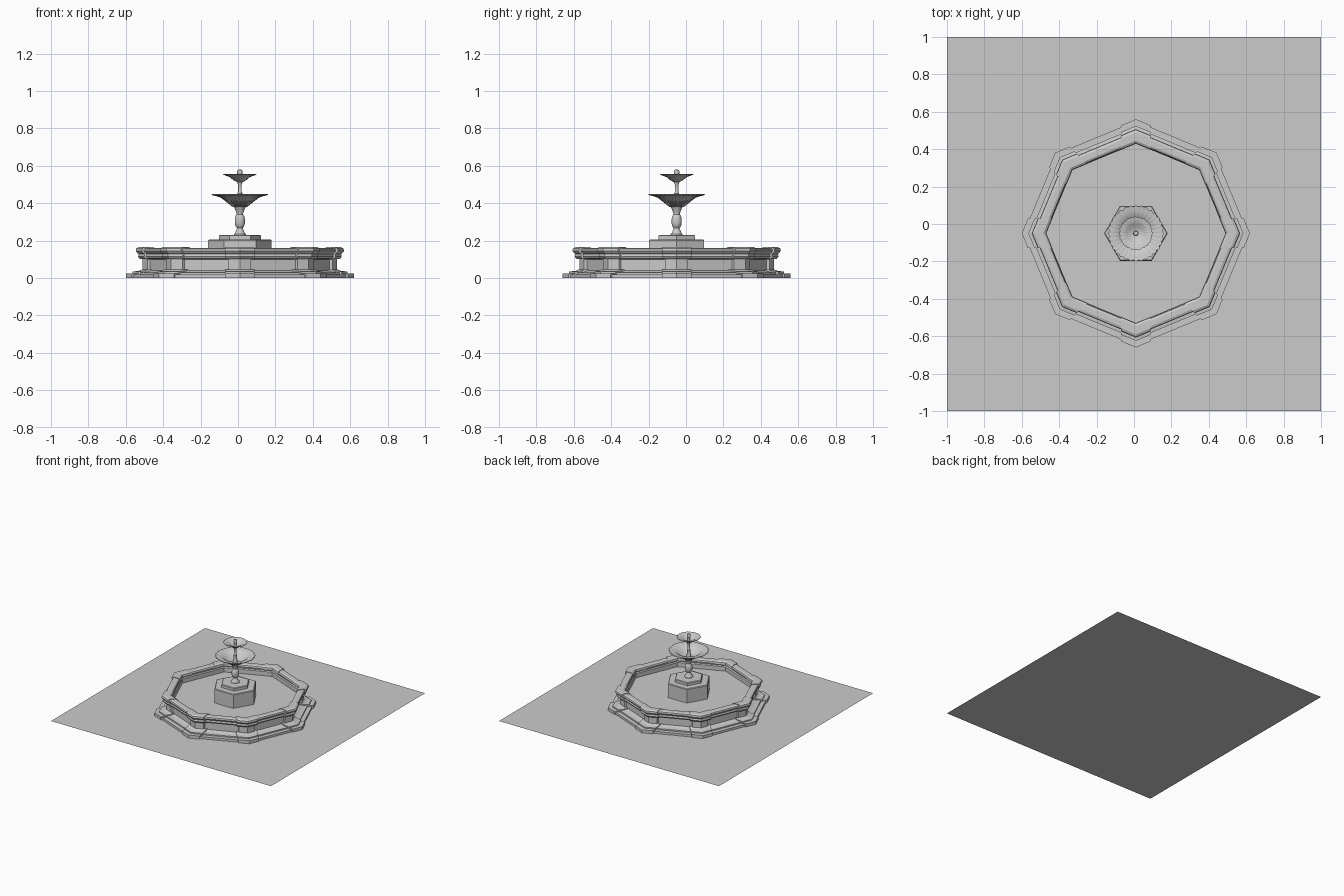
import bpy, bmesh
from math import sin, cos, pi
from mathutils import Vector

CX, CY = 0.01, -0.05   # fountain axis


def make(name, verts, faces, smooth=False):
    me = bpy.data.meshes.new(name)
    me.from_pydata([tuple(v) for v in verts], [], faces)
    bm = bmesh.new()
    bm.from_mesh(me)
    bmesh.ops.remove_doubles(bm, verts=bm.verts, dist=1e-5)
    bmesh.ops.recalc_face_normals(bm, faces=bm.faces)
    bm.to_mesh(me)
    bm.free()
    ob = bpy.data.objects.new(name, me)
    ob.location = (CX, CY, 0)
    bpy.context.collection.objects.link(ob)
    if smooth:
        bpy.ops.object.select_all(action='DESELECT')
        bpy.context.view_layer.objects.active = ob
        ob.select_set(True)
        bpy.ops.object.shade_smooth_by_angle(angle=0.6)
    return ob


def lathe(name, profile, n, closed=False, flute=None, smooth=False):
    """Revolve (r, z) points; flute(i) gives relief depth, lobes scale it."""
    verts, faces, k = [], [], len(profile)
    for j in range(n):
        a = 2 * pi * j / n
        for i, (r, z) in enumerate(profile):
            if flute:
                r *= 1 + flute(i) * cos(j * pi / 2)
            verts.append((r * cos(a), r * sin(a), z))
    for j in range(n):
        b, c = j * k, ((j + 1) % n) * k
        for i in range(k if closed else k - 1):
            i2 = (i + 1) % k
            faces.append((b + i, c + i, c + i2, b + i2))
    return make(name, verts, faces, smooth)


def corner(name, profile, index, reach):
    """Sweep a closed (r, z) profile around one corner of the octagon."""
    ring = [Vector((cos(a), sin(a), 0)) for a in
            ((index + d) * pi / 4 for d in (-1, 0, 1))]
    prev_dir = (ring[0] - ring[1]).normalized()
    next_dir = (ring[2] - ring[1]).normalized()
    verts, k = [], len(profile)
    for shift in (prev_dir * reach, Vector(), next_dir * reach):
        verts += [ring[1] * r + shift + Vector((0, 0, z)) for r, z in profile]
    faces = [tuple(range(k)), tuple(range(2 * k, 3 * k))]
    for s in (0, k):
        for i in range(k):
            i2 = (i + 1) % k
            faces.append((s + i, s + i2, s + k + i2, s + k + i))
    return make(name, verts, faces)


# Paving slab and water
plane = make("paving", [(-1, -1, 0), (1, -1, 0), (1, 1, 0), (-1, 1, 0)], [(0, 1, 2, 3)])
plane.location = (0, 0, 0)
lathe("water", [(0.49, 0.09), (0, 0.09)], 8)

# Octagonal basin: stepped foot, wall and moulded rim
lathe("basin", [(0.48, 0), (0.60, 0), (0.60, 0.018), (0.565, 0.018), (0.565, 0.028),
                (0.53, 0.032), (0.505, 0.04), (0.505, 0.10), (0.528, 0.104),
                (0.534, 0.115), (0.530, 0.128), (0.538, 0.134), (0.546, 0.144),
                (0.543, 0.156), (0.53, 0.161), (0.50, 0.161), (0.488, 0.156),
                (0.483, 0.145), (0.487, 0.132), (0.48, 0.125)], 8, closed=True)

# Projecting pilasters on the eight corners
rim = [(0.50, 0.098), (0.535, 0.102), (0.545, 0.114), (0.541, 0.128), (0.549, 0.134),
       (0.557, 0.144), (0.554, 0.158), (0.54, 0.165), (0.495, 0.165), (0.482, 0.157),
       (0.479, 0.14), (0.49, 0.13)]
shaft = [(0.49, 0.03), (0.52, 0.03), (0.52, 0.105), (0.49, 0.105)]
foot = [(0.49, 0), (0.61, 0), (0.61, 0.025), (0.575, 0.025), (0.575, 0.034),
        (0.54, 0.038), (0.522, 0.046), (0.49, 0.046)]
for i in range(8):
    corner(f"corner_rim_{i}", rim, i, 0.085)
    corner(f"corner_shaft_{i}", shaft, i, 0.065)
    corner(f"corner_foot_{i}", foot, i, 0.085)

# Hexagonal two-step pedestal
lathe("pedestal", [(0.17, 0.05), (0.17, 0.20), (0.165, 0.205), (0.112, 0.205),
                   (0.112, 0.226), (0.108, 0.23), (0, 0.23)], 6)

# Turned stem under the large bowl
lathe("stem", [(0.032, 0.228), (0.032, 0.234), (0.026, 0.24), (0.017, 0.262),
               (0.016, 0.268), (0.022, 0.275), (0.027, 0.29), (0.027, 0.315),
               (0.023, 0.332), (0.017, 0.34), (0.018, 0.348), (0.027, 0.37),
               (0.033, 0.382), (0, 0.386)], 24, smooth=True)


def bowl(name, profile, lobes):
    last = len(profile) - 1
    return lathe(name, profile, lobes * 4, smooth=True,
                 flute=lambda i: 0.0 if i in (0, last) else 0.028)


# Fluted bowls, hollow on top
bowl("large_bowl", [(0, 0.378), (0.038, 0.38), (0.052, 0.391), (0.075, 0.41),
                    (0.10, 0.43), (0.122, 0.437), (0.145, 0.443), (0.147, 0.448),
                    (0.12, 0.444), (0.095, 0.438), (0.07, 0.418), (0.045, 0.403),
                    (0, 0.398)], 32)
bowl("small_bowl", [(0, 0.512), (0.018, 0.514), (0.035, 0.524), (0.052, 0.539),
                    (0.07, 0.546), (0.087, 0.553), (0.088, 0.557), (0.068, 0.553),
                    (0.05, 0.546), (0.032, 0.532), (0, 0.526)], 24)

# Upper column and finial
lathe("upper_column", [(0.02, 0.395), (0.014, 0.41), (0.012, 0.445), (0.014, 0.452),
                       (0.009, 0.46), (0.009, 0.495), (0.012, 0.505), (0.016, 0.516),
                       (0, 0.518)], 16, smooth=True)
lathe("finial", [(0.012, 0.52), (0.009, 0.535), (0.009, 0.548), (0.014, 0.556),
                 (0.015, 0.57), (0.011, 0.578), (0, 0.58)], 16, smooth=True)
